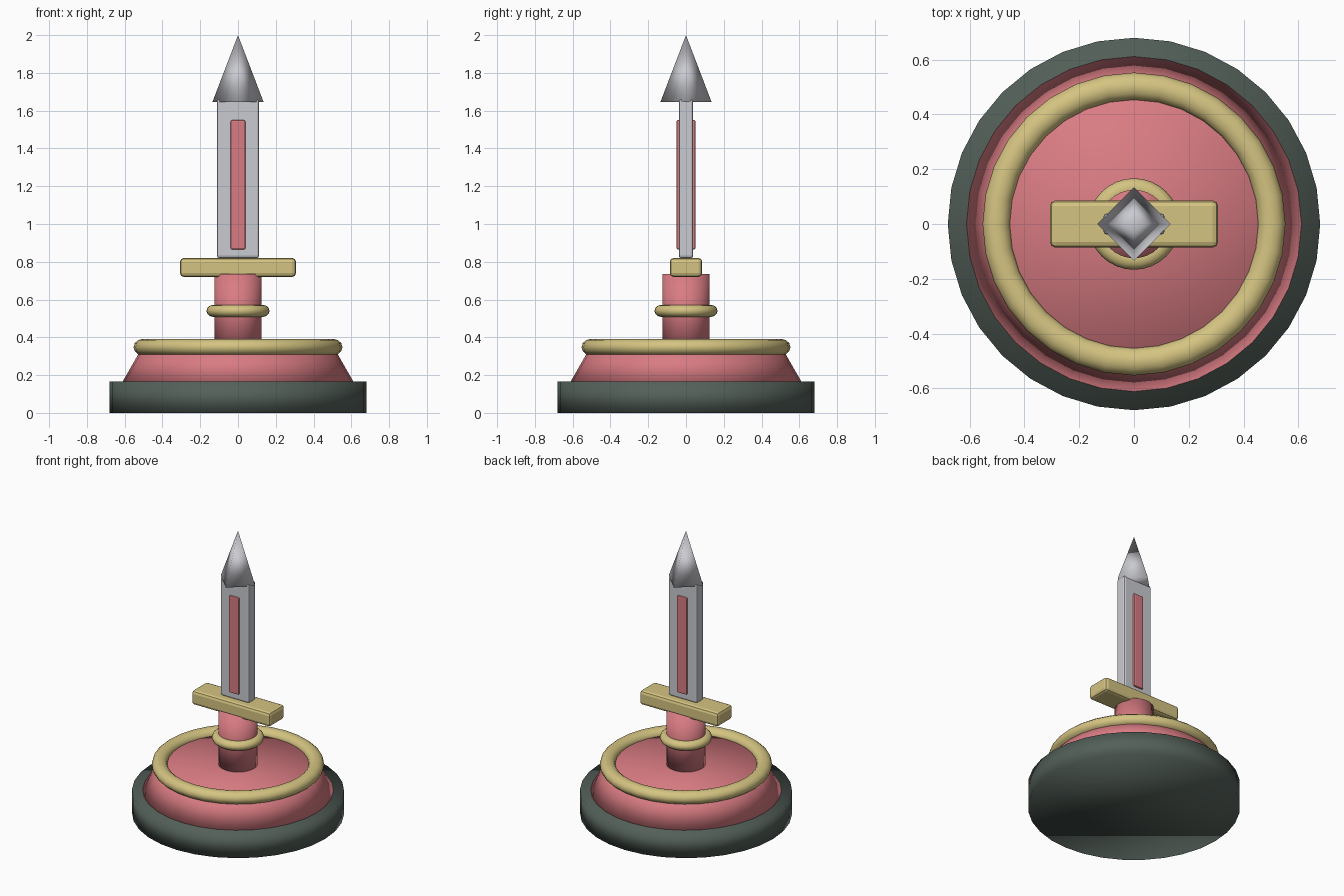
import bpy
from math import radians

if "Cube" in bpy.data.objects:
    bpy.data.objects.remove(bpy.data.objects["Cube"], do_unlink=True)


def make_material(name, rgb):
    m = bpy.data.materials.new(name)
    m.use_nodes = True
    m.diffuse_color = (*rgb, 1)
    m.node_tree.nodes["Principled BSDF"].inputs["Base Color"].default_value = (*rgb, 1)
    return m


dark = make_material("dark green grey", (0.088, 0.117, 0.1))
rose = make_material("rose", (0.69, 0.2, 0.225))
gold = make_material("pale gold", (0.66, 0.55, 0.22))
steel = make_material("steel", (0.59, 0.595, 0.635))


def finish(name, mat, smooth=True):
    o = bpy.context.object
    o.name = name
    o.data.materials.append(mat)
    if smooth:
        bpy.ops.object.shade_smooth()
    return o


def cone(name, mat, r1, r2, z1, z2, sides=32):
    bpy.ops.mesh.primitive_cone_add(vertices=sides, radius1=r1, radius2=r2,
                                    depth=z2 - z1, location=(0, 0, (z1 + z2) / 2))
    return finish(name, mat)


def ring(name, mat, major, minor, z):
    bpy.ops.mesh.primitive_torus_add(major_radius=major, minor_radius=minor,
                                     major_segments=32, minor_segments=12,
                                     location=(0, 0, z))
    o = finish(name, mat)
    o.scale.z = 0.87
    return o


def block(name, mat, half_x, half_y, z1, z2, bevel):
    bpy.ops.mesh.primitive_cube_add(size=2, location=(0, 0, (z1 + z2) / 2))
    o = finish(name, mat, smooth=False)
    o.scale = (half_x, half_y, (z2 - z1) / 2)
    bpy.ops.object.transform_apply(location=False, rotation=False, scale=True)
    b = o.modifiers.new("soft edges", "BEVEL")
    b.width = bevel
    b.segments = 2
    return o


# Stepped round stand
cone("base", dark, 0.68, 0.68, 0, 0.165)
cone("plinth", rose, 0.62, 0.505, 0.15, 0.35)
ring("plinth_ring", gold, 0.503, 0.05, 0.348)

# Handle
cone("grip", rose, 0.125, 0.125, 0.34, 0.735)
ring("grip_ring", gold, 0.13, 0.037, 0.54)
block("guard", gold, 0.307, 0.086, 0.72, 0.82, 0.02)

# Blade with inlay through both faces and a four-sided point
block("blade", steel, 0.112, 0.038, 0.82, 1.66, 0.012)
block("blade_inlay", rose, 0.039, 0.05, 0.865, 1.55, 0.008)
cone("blade_tip", steel, 0.135, 0, 1.647, 2.0, sides=4)
